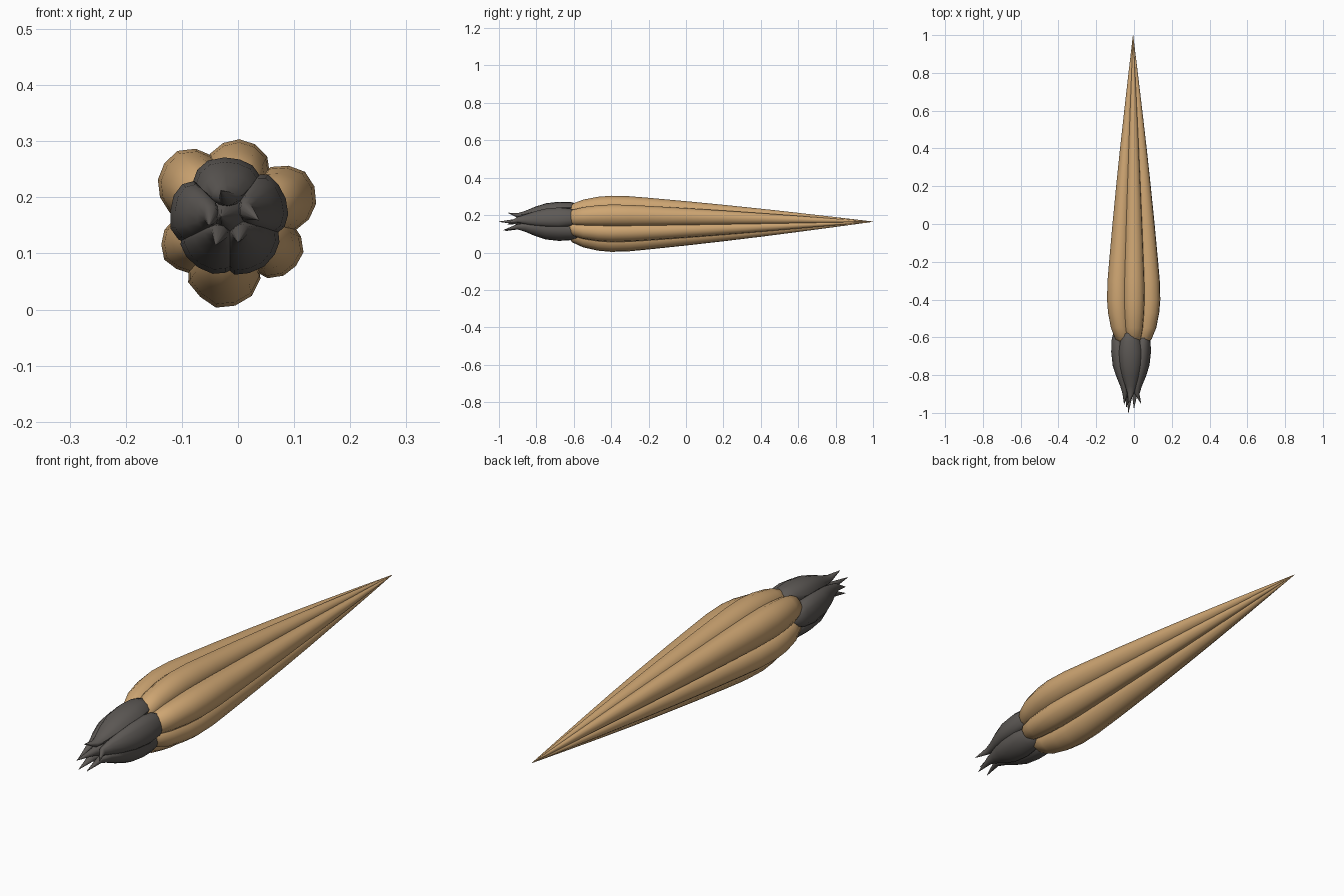
import bpy
import bmesh
import random
from math import cos, sin, pi, radians

random.seed(4)
cube = bpy.data.objects.get("Cube")
if cube:
    bpy.data.objects.remove(cube, do_unlink=True)


def material(name, rgb):
    mat = bpy.data.materials.new(name)
    mat.use_nodes = True
    mat.diffuse_color = (*rgb, 1)
    node = next(n for n in mat.node_tree.nodes if n.type == 'BSDF_PRINCIPLED')
    node.inputs["Base Color"].default_value = (*rgb, 1)
    return mat


TAN = material("tan_husk", (0.62, 0.38, 0.17))
GREY = material("dark_grey_sepal", (0.11, 0.10, 0.092))


def loft(name, rings, angle, mat, sides=12, wobble=0.0):
    """Skin ellipses along y; each ring is (x, y, z, radial, tangential)."""
    bm = bmesh.new()
    ca, sa = cos(angle), sin(angle)
    jitter = [1 + random.uniform(-wobble, wobble) for _ in range(sides)]
    loops = []
    for x, y, z, radial, tangent in rings:
        loop = []
        for i in range(sides):
            t = 2 * pi * i / sides
            u, v = radial * cos(t) * jitter[i], tangent * sin(t) * jitter[i]
            loop.append(bm.verts.new((x + u * ca - v * sa, y, z + u * sa + v * ca)))
        loops.append(loop)
    for a, b in zip(loops, loops[1:]):
        for i in range(sides):
            j = (i + 1) % sides
            bm.faces.new((a[i], a[j], b[j], b[i]))
    bm.faces.new(loops[0])
    bm.faces.new(loops[-1])
    bmesh.ops.recalc_face_normals(bm, faces=bm.faces)
    mesh = bpy.data.meshes.new(name)
    bm.to_mesh(mesh)
    bm.free()
    mesh.materials.append(mat)
    obj = bpy.data.objects.new(name, mesh)
    bpy.context.collection.objects.link(obj)
    bpy.ops.object.select_all(action='DESELECT')
    obj.select_set(True)
    bpy.context.view_layer.objects.active = obj
    bpy.ops.object.shade_smooth_by_angle(angle=radians(50))
    return obj


# Husk: ribs swell near the base and run to one shared point
AXIS_X, AXIS_Z = -0.005, 0.165
SWELL = [(-0.64, 0.4), (-0.61, 0.68), (-0.55, 0.85), (-0.47, 0.96), (-0.4, 1.0),
         (-0.3, 0.98), (-0.2, 0.92), (0, 0.79), (0.2, 0.65), (0.4, 0.5),
         (0.6, 0.34), (0.8, 0.175), (1.0, 0.006)]
RIBS = {  # centre offset angle, distance, radius
    "top_rib": (87, 0.081, 0.059),
    "upper_right_rib": (143, 0.098, 0.062),
    "lower_right_rib": (211, 0.094, 0.052),
    "bottom_rib": (258, 0.098, 0.065),
    "lower_left_rib": (321, 0.086, 0.055),
    "upper_left_rib": (21, 0.092, 0.060),
}
for name, (deg, dist, rad) in RIBS.items():
    a = radians(deg)
    rings = [(AXIS_X + dist * s * cos(a), y, AXIS_Z + dist * s * sin(a), rad * s, rad * s)
             for y, s in SWELL]
    loft(name, rings, a, TAN, wobble=0.04)
loft("husk_core", [(AXIS_X, y, AXIS_Z, 0.07 * s, 0.07 * s) for y, s in SWELL], 0, TAN)

# Sepals: rounded scales clasping the base, each drawn out to a spike
HUB_X, HUB_Z = -0.015, 0.165
SCALE = [(-0.565, 0.070, 0.010, 0.015), (-0.58, 0.071, 0.026, 0.034),
         (-0.62, 0.071, 0.035, 0.050), (-0.68, 0.070, 0.037, 0.057),
         (-0.75, 0.065, 0.034, 0.052), (-0.81, 0.051, 0.028, 0.041),
         (-0.86, 0.038, 0.020, 0.027), (-0.90, 0.033, 0.013, 0.016)]
SEPALS = {  # angle, spike tip
    "top_sepal": (95, (-0.03, -0.95, 0.212)),
    "left_sepal": (18, (0.037, -0.95, 0.16)),
    "lower_left_sepal": (-55, (0.0, -0.975, 0.12)),
    "lower_right_sepal": (-122, (-0.04, -0.97, 0.115)),
    "right_sepal": (175, (-0.052, -0.955, 0.15)),
}
for name, (deg, tip) in SEPALS.items():
    a = radians(deg)
    rings = [(HUB_X + d * cos(a), y, HUB_Z + d * sin(a), r, t) for y, d, r, t in SCALE]
    loft(name, rings + [(*tip, 0.001, 0.001)], a, GREY, wobble=0.05)

# Stalk core fills the collar and ends in the central spike
loft("stalk_core", [(HUB_X, -0.59, HUB_Z, 0.07, 0.07), (HUB_X, -0.75, HUB_Z, 0.06, 0.06),
                    (HUB_X, -0.85, HUB_Z, 0.032, 0.032), (-0.022, -0.9, HUB_Z, 0.016, 0.016),
                    (-0.03, -1.0, HUB_Z, 0.001, 0.001)], 0, GREY)
